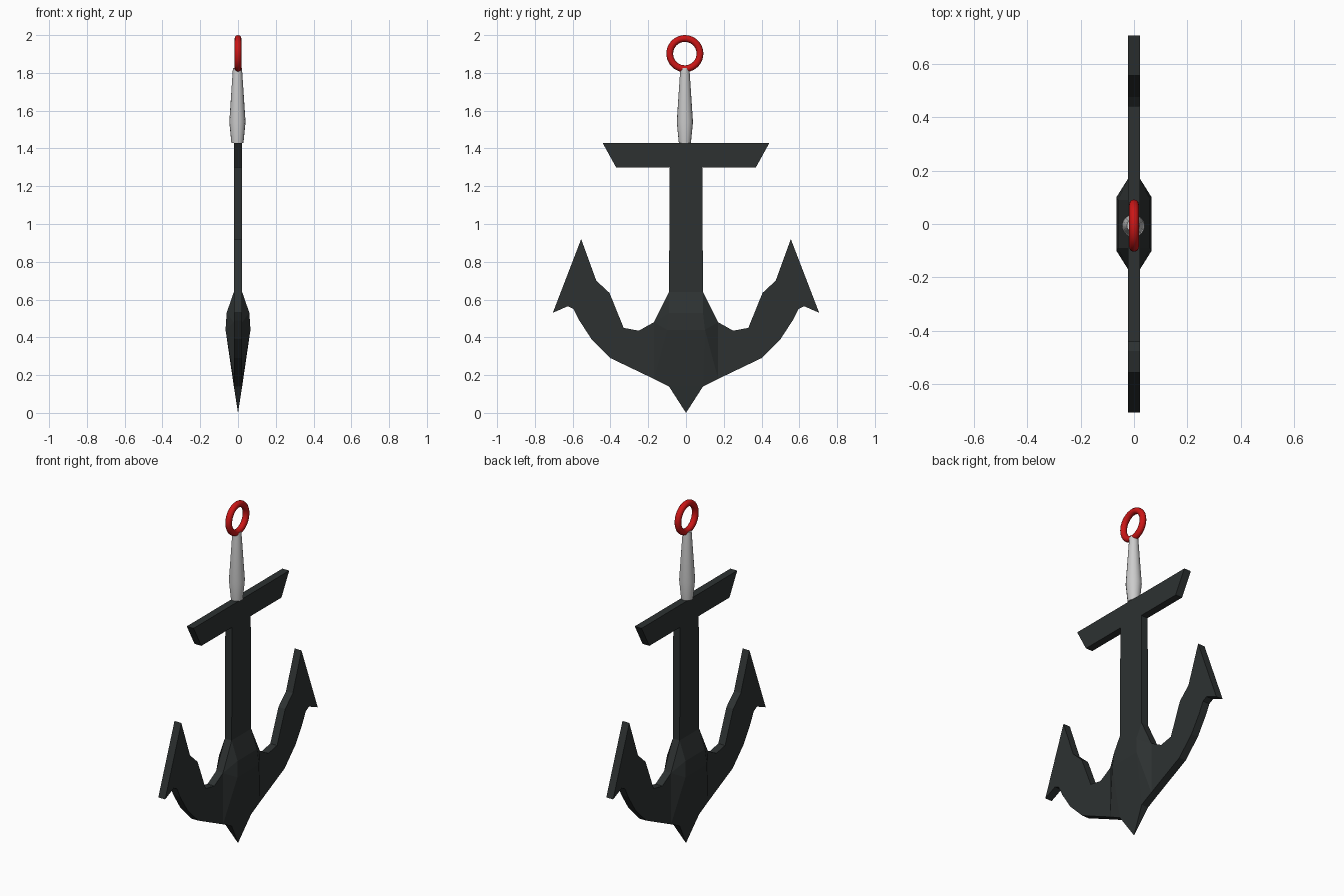
import bpy, bmesh, math
from mathutils import Matrix

if "Cube" in bpy.data.objects:
    bpy.data.objects.remove(bpy.data.objects["Cube"])

T = 0.022          # half thickness of the plate
CY = -0.006        # slight y offset of handle and ring


def material(name, rgb):
    m = bpy.data.materials.new(name)
    m.diffuse_color = (*rgb, 1)
    m.use_nodes = True
    m.node_tree.nodes["Principled BSDF"].inputs["Base Color"].default_value = m.diffuse_color
    return m


def finish(bm, name, mat=None, smooth=False):
    bmesh.ops.recalc_face_normals(bm, faces=bm.faces)
    me = bpy.data.meshes.new(name)
    bm.to_mesh(me)
    bm.free()
    ob = bpy.data.objects.new(name, me)
    bpy.context.collection.objects.link(ob)
    if mat:
        me.materials.append(mat)
    if smooth:
        bpy.ops.object.select_all(action='DESELECT')
        ob.select_set(True)
        bpy.context.view_layer.objects.active = ob
        bpy.ops.object.shade_smooth_by_angle(angle=math.radians(40))
    return ob


def plate(bm, outline):
    """Flat slab from a y-z outline; the closing edge stays open as a joint."""
    a = [bm.verts.new((T, y, z)) for y, z in outline]
    b = [bm.verts.new((-T, y, z)) for y, z in outline]
    bm.faces.new(a)
    bm.faces.new(b[::-1])
    for i in range(len(a) - 1):
        bm.faces.new((a[i], b[i], b[i + 1], a[i + 1]))


iron = material("dark_iron", (0.026, 0.031, 0.031))
red = material("red_ring", (0.6, 0.008, 0.008))

bm = bmesh.new()

# swollen crown: convex hull, opened where shank, arms and tip join
section = [(T, .09, .64), (.06, .09, .53), (.066, .10, .44),
           (T, .17, .48), (T, .17, .18), (T, .09, .14)]
pts = [bm.verts.new((sx * x, sy * y, z))
       for x, y, z in section for sx in (1, -1) for sy in (1, -1)]
bmesh.ops.convex_hull(bm, input=pts)
joints = [f for f in bm.faces
          if all(v.co.z > .63 for v in f.verts)
          or all(v.co.z < .15 for v in f.verts)
          or all(v.co.y > .165 for v in f.verts)
          or all(v.co.y < -.165 for v in f.verts)]
bmesh.ops.delete(bm, geom=joints, context='FACES')

# pointed tip
base = [bm.verts.new(c) for c in
        ((T, .09, .14), (-T, .09, .14), (-T, -.09, .14), (T, -.09, .14))]
tip = bm.verts.new((0, 0, 0))
for i in range(4):
    bm.faces.new((base[i], base[(i + 1) % 4], tip))

# arms with flukes, mirrored
arm = [(.17, .18), (.40, .29), (.50, .39), (.565, .49), (.595, .55),
       (.625, .565), (.705, .53), (.555, .92), (.475, .70), (.405, .635),
       (.33, .45), (.25, .435), (.17, .48)]
plate(bm, arm)
plate(bm, [(-y, z) for y, z in arm])

# shank and stock
half = [(.09, .64), (.086, 1.30), (.37, 1.30), (.442, 1.43)]
plate(bm, half + [(-y, z) for y, z in reversed(half)])

bmesh.ops.remove_doubles(bm, verts=bm.verts, dist=1e-4)
finish(bm, "anchor_body", iron)

# lathed handle
N = 16
bm = bmesh.new()
rings = []
for r, z in ((.032, 1.43), (.043, 1.54), (.024, 1.825)):
    rings.append([bm.verts.new((r * math.cos(k * math.tau / N) - .003,
                                r * math.sin(k * math.tau / N) + CY, z))
                  for k in range(N)])
for lo, hi in zip(rings, rings[1:]):
    for k in range(N):
        j = (k + 1) % N
        bm.faces.new((lo[k], lo[j], hi[j], hi[k]))
bm.faces.new(rings[0])
bm.faces.new(rings[-1])
finish(bm, "handle", smooth=True)

# ring at the top
bpy.ops.mesh.primitive_torus_add(major_radius=.08, minor_radius=.018,
                                 major_segments=40, minor_segments=12,
                                 location=(0, CY, 1.902),
                                 rotation=(0, math.pi / 2, 0))
ring = bpy.context.object
ring.name = "top_ring"
ring.data.materials.append(red)
bpy.ops.object.shade_smooth_by_angle(angle=math.radians(60))
